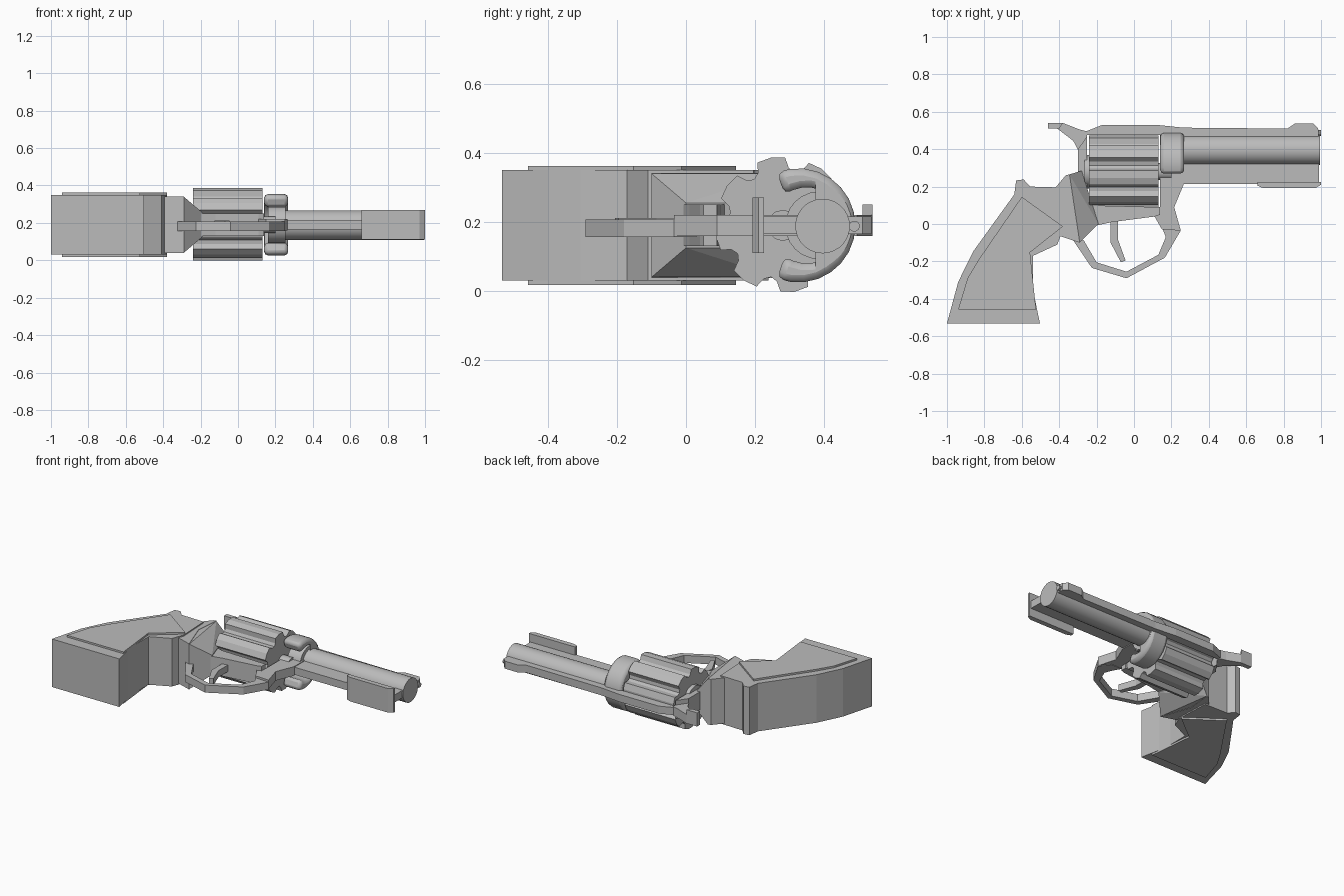
import bpy, bmesh, math
from mathutils import Matrix, Vector

if "Cube" in bpy.data.objects:
    bpy.data.objects.remove(bpy.data.objects["Cube"])

ZC = 0.19
steel = bpy.data.materials.new("grey_steel")
steel.diffuse_color = (0.5, 0.5, 0.5, 1)
steel.use_nodes = True
steel.node_tree.nodes["Principled BSDF"].inputs["Base Color"].default_value = steel.diffuse_color


def finish(name, bm, smooth=None, bevel=0):
    bmesh.ops.recalc_face_normals(bm, faces=bm.faces)
    me = bpy.data.meshes.new(name)
    bm.to_mesh(me)
    bm.free()
    me.materials.append(steel)
    ob = bpy.data.objects.new(name, me)
    bpy.context.collection.objects.link(ob)
    if bevel:
        m = ob.modifiers.new("bevel", 'BEVEL')
        m.width, m.segments, m.limit_method = bevel, 2, 'ANGLE'
    if smooth:
        bpy.ops.object.select_all(action='DESELECT')
        ob.select_set(True)
        bpy.context.view_layer.objects.active = ob
        bpy.ops.object.shade_smooth_by_angle(angle=math.radians(smooth))
    return ob


def extrude(pts, offset):
    bm = bmesh.new()
    f = bm.faces.new([bm.verts.new(p) for p in pts])
    r = bmesh.ops.extrude_face_region(bm, geom=[f])
    bmesh.ops.translate(bm, vec=offset,
                        verts=[v for v in r["geom"] if isinstance(v, bmesh.types.BMVert)])
    return bm


def plate(name, pts, half, z=ZC):
    """Outline in x, y given a thickness along z."""
    return finish(name, extrude([(x, y, z - half) for x, y in pts], (0, 0, 2 * half)))


def along_x(name, pts, x0, x1, **kw):
    """Outline in y, z drawn out along the barrel direction."""
    return finish(name, extrude([(x0, y, z) for y, z in pts], (x1 - x0, 0, 0)), **kw)


def rod(name, y, z, r, x0, x1, n=24):
    ring = [(y + r * math.cos(2 * math.pi * i / n), z + r * math.sin(2 * math.pi * i / n))
            for i in range(n)]
    return along_x(name, ring, x0, x1, smooth=35)


# grip and its raised side panels
plate("grip", [(-1, -.532), (-.503, -.532), (-.54, -.35), (-.54, -.17), (-.41, -.11),
               (-.38, -.03), (-.39, .195), (-.556, .2), (-.59, .238), (-.63, .233),
               (-.64, .158), (-.86, -.147), (-.94, -.31)], .16)
plate("grip_panels", [(-.94, -.457), (-.524, -.457), (-.556, -.152), (-.38, -.013),
                      (-.6, .145), (-.83, -.19), (-.89, -.29)], .172)

# rear frame, full width then tapering to the bridge
plate("rear_frame", [(-.42, .195), (-.365, .26), (-.345, .265), (-.36, .1), (-.29, -.1),
                     (-.41, -.06)], .152)
bm = bmesh.new()
for pts, h in (([(-.345, .265), (-.36, .1), (-.29, -.1)], .15),
               ([(-.28, .285), (-.19, 0)], .065)):
    for x, y in pts:
        for s in (-1, 1):
            bm.verts.new((x, y, ZC + s * h))
bmesh.ops.convex_hull(bm, input=bm.verts)
finish("frame_taper", bm)
plate("recoil_shield", [(-.3, .25), (-.2, -.01), (-.19, .1), (-.25, .12), (-.25, .47),
                        (-.3, .4)], .06)
plate("frame_bridge", [(-.25, .1), (-.21, -.01), (-.12, .01), (.11, .04), (.14, .05),
                       (.14, .09)], .06)
plate("front_frame", [(.11, .04), (.15, -.03), (.25, -.035), (.215, .09), (.265, .21),
                      (.265, .36), (.14, .36), (.14, .09)], .03)

# thin top strap with barrel web and front sight
plate("top_strap_and_barrel_web",
      [(-.27, .49), (-.17, .53), (.12, .53), (.265, .515), (.82, .51), (.86, .537),
       (.96, .537), (.985, .51), (.99, .215), (.255, .215), (.255, .475), (-.27, .475)], .025)

# hammer
plate("hammer", [(-.46, .54), (-.38, .54), (-.29, .505), (-.25, .495), (-.25, .28),
                 (-.295, .28), (-.285, .37), (-.325, .445), (-.41, .51), (-.46, .51)], .03)
plate("hammer_spur", [(-.46, .54), (-.38, .54), (-.4, .51), (-.46, .51)], .043, .208)

# trigger and trigger guard
plate("trigger_guard", [(.25, -.035), (.165, -.18), (-.04, -.29), (-.225, -.235),
                        (-.33, -.08), (-.27, -.085), (-.2, -.205), (-.04, -.255),
                        (.13, -.165), (.17, -.07), (.13, .03), (.2, .03)], .025, .182)
plate("trigger", [(-.125, .02), (-.085, .02), (-.085, -.085), (-.045, -.195),
                  (-.07, -.205), (-.125, -.1)], .022)

# fluted cylinder with eight ridges
outline = []
for k in range(8):
    mid = math.radians(80 + 45 * k)
    for da, r in ((-12, .194), (0, .197), (12, .194), (16, .165), (22.5, .155), (29, .165)):
        a = mid + math.radians(da)
        outline.append((.28 - r * math.cos(a), .192 + r * math.sin(a)))
along_x("fluted_cylinder", outline, -.24, .13)
rod("cylinder_ratchet", .28, ZC, .09, -.265, -.23, 12)
rod("cylinder_axle", .28, ZC, .045, .12, .2, 12)

# open collar joining frame and barrel
outer = [(.325 + .165 * math.cos(math.radians(a)), ZC + .165 * math.sin(math.radians(a)))
         for a in range(-112, 113, 14)]
inner = [(.35 + .11 * math.cos(math.radians(a)), ZC + .11 * math.sin(math.radians(a)))
         for a in range(126, -127, -14)]
along_x("collar", outer + inner, .14, .268, smooth=40, bevel=.02)
rod("collar_core", .385, ZC, .098, .16, .255)

# barrel, rod in the rib and lower lug
rod("barrel", .395, .188, .079, .2, .995, 28)
rod("rib_pin", .487, .188, .016, .95, 1.0, 10)
plate("lower_lug", [(.66, .225), (.66, .205), (.69, .192), (.97, .192), (1.0, .21),
                    (1.0, .225)], .08)
